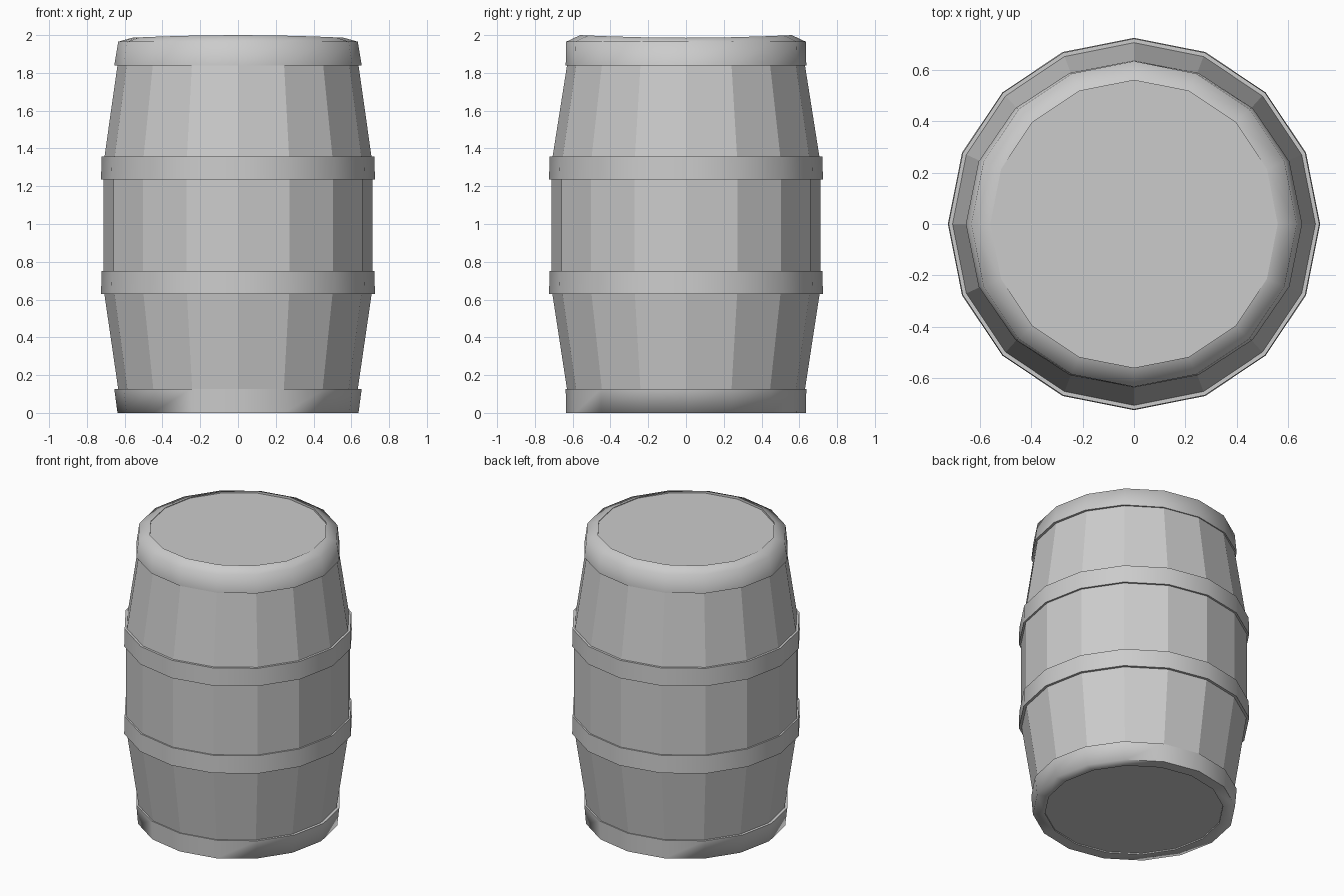
import bpy, bmesh, math

if "Cube" in bpy.data.objects:
    bpy.data.objects.remove(bpy.data.objects["Cube"])

SIDES = 16


def loft(name, rings, caps=False, smooth=False):
    """Loft 16-sided rings given as (x radius, y radius, z at the x ends, z at the y ends)."""
    bm = bmesh.new()
    loops = []
    for rx, ry, zx, zy in rings:
        loop = []
        for i in range(SIDES):
            a = math.tau * i / SIDES
            z = zx + (zy - zx) * math.sin(a) ** 2
            loop.append(bm.verts.new((rx * math.cos(a), ry * math.sin(a), z)))
        loops.append(loop)
    for lo, hi in zip(loops, loops[1:]):
        for i in range(SIDES):
            j = (i + 1) % SIDES
            bm.faces.new((lo[i], lo[j], hi[j], hi[i]))
    if caps:
        bm.faces.new(loops[0][::-1])
        bm.faces.new(loops[-1])
    mesh = bpy.data.meshes.new(name)
    bm.to_mesh(mesh)
    bm.free()
    obj = bpy.data.objects.new(name, mesh)
    bpy.context.collection.objects.link(obj)
    if smooth:
        bpy.ops.object.select_all(action='DESELECT')
        obj.select_set(True)
        bpy.context.view_layer.objects.active = obj
        bpy.ops.object.shade_smooth_by_angle(angle=math.radians(85))
    return obj


def ring(rx, z, ry=None, zy=None):
    return (rx, ry or rx, z, z if zy is None else zy)


# Staves with the two flat lids
loft("barrel_body", [
    ring(0.56, 0.008), ring(0.615, 0.02), ring(0.634, 0.125, 0.63),
    ring(0.712, 0.66), ring(0.712, 1.32),
    ring(0.638, 1.84, 0.63), ring(0.61, 1.965), ring(0.56, 1.983),
], caps=True)

# Middle hoops
for name, z0 in (("lower_hoop", 0.63), ("upper_hoop", 1.235)):
    loft(name, [ring(0.695, z0), ring(0.725, z0),
                ring(0.722, z0 + 0.122), ring(0.695, z0 + 0.122)], smooth=True)

# Bottom rim
loft("bottom_rim", [
    ring(0.56, 0.008), ring(0.56, 0.0), ring(0.638, 0.0, 0.635),
    ring(0.655, 0.127, 0.637), ring(0.625, 0.127, 0.62),
], smooth=True)

# Top rim, its crest slightly higher at front and back
loft("top_rim", [
    ring(0.625, 1.84, 0.62), ring(0.655, 1.84, 0.637),
    ring(0.634, 1.965, 0.634), ring(0.56, 1.986, 0.56, 2.0),
    ring(0.56, 1.983),
], smooth=True)
